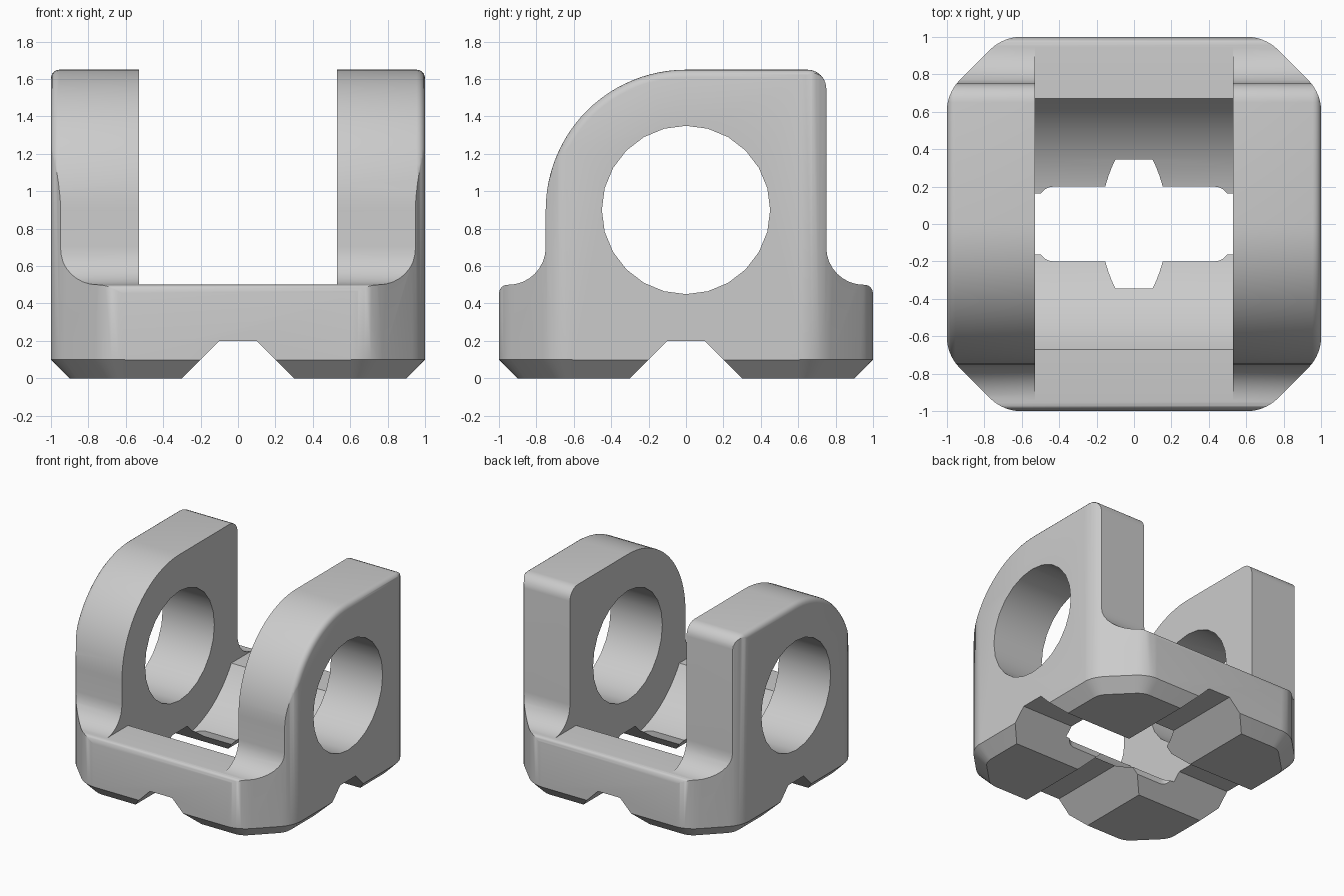
import bpy, bmesh
from math import sin, cos, radians, tan

cube = bpy.data.objects.get("Cube")
if cube:
    bpy.data.objects.remove(cube, do_unlink=True)

PIN_Z = 0.9      # height of the pin axis
INNER = 0.53     # inner face of each cheek
RIM = 0.045      # rounding of the outer rim


def arc(cx, cy, r, start, end, n):
    """Points along an arc, angles in degrees."""
    steps = [radians(start + (end - start) * i / n) for i in range(n + 1)]
    return [(cx + r * cos(a), cy + r * sin(a)) for a in steps]


def loft(name, rings):
    """Closed solid through rings that have equal point counts."""
    bm = bmesh.new()
    loops = [[bm.verts.new(p) for p in ring] for ring in rings]
    n = len(loops[0])
    for low, high in zip(loops, loops[1:]):
        for i in range(n):
            j = (i + 1) % n
            bm.faces.new((low[i], low[j], high[j], high[i]))
    bm.faces.new(loops[0])
    bm.faces.new(loops[-1])
    bmesh.ops.recalc_face_normals(bm, faces=bm.faces)
    mesh = bpy.data.meshes.new(name)
    bm.to_mesh(mesh)
    bm.free()
    obj = bpy.data.objects.new(name, mesh)
    bpy.context.collection.objects.link(obj)
    return obj


def along_x(name, pts, half):
    return loft(name, [[(x, a, b) for a, b in pts] for x in (-half, half)])


def along_y(name, pts, half):
    return loft(name, [[(a, y, b) for a, b in pts] for y in (-half, half)])


def combine(obj, tool, operation):
    """Apply an exact boolean, then discard the tool."""
    mod = obj.modifiers.new("cut", 'BOOLEAN')
    mod.operation, mod.solver, mod.object = operation, 'EXACT', tool
    bpy.context.view_layer.update()
    graph = bpy.context.evaluated_depsgraph_get()
    mesh = bpy.data.meshes.new_from_object(obj.evaluated_get(graph))
    obj.modifiers.clear()
    obj.data = mesh
    bpy.data.objects.remove(tool, do_unlink=True)


def octagon(size, chamfer, r):
    """Square outline with chamfered, softened corners."""
    far, near = size - r, size - chamfer - r * tan(radians(22.5))
    corner = arc(far, near, r, 0, 45, 5) + arc(near, far, r, 45, 90, 5)
    pts = []
    for turn in range(4):
        pts += corner
        corner = [(-y, x) for x, y in corner]
    return pts


def silhouette(inset):
    """Side outline of base, fillets and cheek, shrunk by an inset."""
    edge, lip = 1 - RIM, 0.5 - RIM
    pts = [(-1 + inset, -0.1)]
    pts += arc(-edge, lip, RIM - inset, 180, 90, 4)
    pts += arc(-0.95, 0.7, 0.2 + inset, -90, 0, 8)
    pts += arc(0, PIN_Z, 0.75 - inset, 180, 90, 24)
    pts += arc(0.65, 1.55, 0.1 - inset, 90, 0, 6)
    pts += arc(0.95, 0.7, 0.2 + inset, 180, 270, 8)
    pts += arc(edge, lip, RIM - inset, 90, 0, 4)
    return pts + [(1 - inset, -0.1)]


# Bracket body with rounded outer faces
rounding = [(1 - RIM + RIM * sin(radians(a)), RIM * (1 - cos(radians(a))))
            for a in (0, 20, 40, 60, 85)]
sections = [(-x, d) for x, d in reversed(rounding)] + rounding
bracket = loft("clevis_bracket", [[(x, y, z) for y, z in silhouette(d)]
                                  for x, d in sections])

# Plan outline with chamfered underside, slightly oversize
full, foot = octagon(1.001, 0.3, 0.24), octagon(0.901, 0.241, 0.14)
plan = loft("plan_outline", [[(x, y, z) for x, y in ring]
                             for ring, z in ((foot, 0), (full, 0.1), (full, 2))])
combine(bracket, plan, 'INTERSECT')

# Gap between the cheeks with a round-bottomed recess
gap = [(-1.2, 2), (-1.2, 0.5005)]
gap += arc(0, PIN_Z, 0.78, 210.8, 329.2, 36)
gap += [(1.2, 0.5005), (1.2, 2)]
combine(bracket, along_x("cheek_gap", gap, INNER), 'DIFFERENCE')

# Pin holes through both cheeks
pin = arc(0, PIN_Z, 0.45, 0, 360, 24)[:-1]
combine(bracket, along_x("pin_hole", pin, 1.3), 'DIFFERENCE')

# Crossed channels under the base
channel = [(-0.4, -0.1), (0.4, -0.1), (0.1, 0.2), (-0.1, 0.2)]
combine(bracket, along_x("channel_across", channel, 1.3), 'DIFFERENCE')
combine(bracket, along_y("channel_along", channel, 1.31), 'DIFFERENCE')

# Rounded drain slot through the recess floor
quarter = arc(0.43, 0.12, 0.08, 0, 90, 5)
slot = quarter + [(-x, y) for x, y in reversed(quarter)]
slot += [(-x, -y) for x, y in slot]
combine(bracket, loft("drain_slot", [[(x, y, z) for x, y in slot]
                                     for z in (0.06, 0.22)]), 'DIFFERENCE')

# Single grey finish
grey = bpy.data.materials.new("plain_grey")
grey.use_nodes = True
colour = (0.6, 0.6, 0.6, 1)
grey.diffuse_color = colour
grey.node_tree.nodes["Principled BSDF"].inputs["Base Color"].default_value = colour
bracket.data.materials.clear()
bracket.data.materials.append(grey)
for face in bracket.data.polygons:
    face.material_index = 0

bpy.ops.object.select_all(action='DESELECT')
bracket.select_set(True)
bpy.context.view_layer.objects.active = bracket
bpy.ops.object.shade_smooth_by_angle(angle=radians(40))
